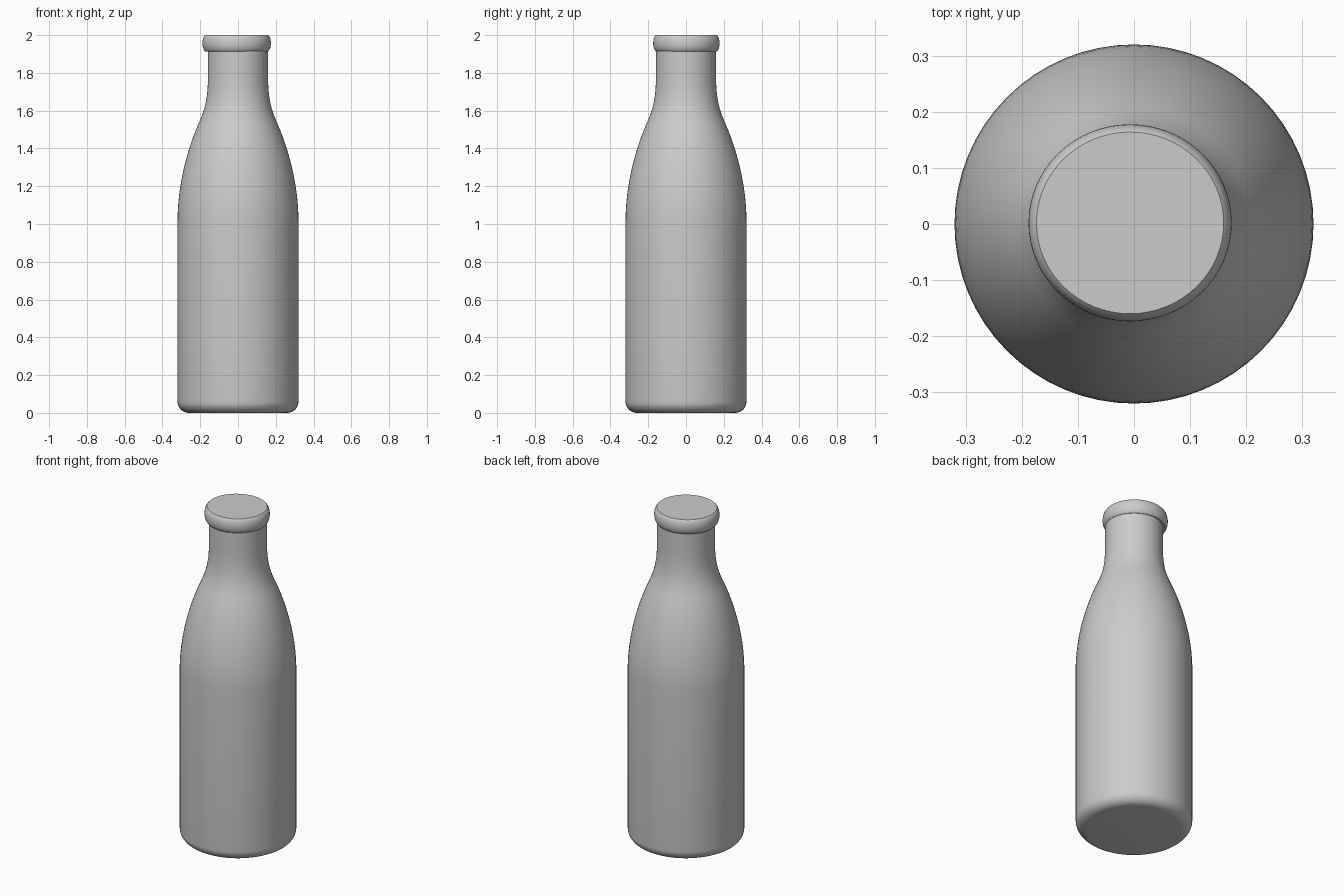
import bpy, bmesh, math
from mathutils import Vector
from mathutils.geometry import interpolate_bezier

if "Cube" in bpy.data.objects:
    bpy.data.objects.remove(bpy.data.objects["Cube"])

SEG = 64


def bezier(points, n):
    """Cubic through (r, z) points."""
    pts = [Vector((r, 0, z)) for r, z in points]
    return [(p.x, p.z) for p in interpolate_bezier(*pts, n)]


def lathe(name, profile, center=(0, 0), scale=(1, 1), cap_bottom=False, cap_top=False):
    """Revolve an (r, z) profile around z."""
    bm = bmesh.new()
    rings = []
    for r, z in profile:
        rings.append([bm.verts.new((center[0] + scale[0] * r * math.cos(2 * math.pi * i / SEG),
                                    center[1] + scale[1] * r * math.sin(2 * math.pi * i / SEG), z))
                      for i in range(SEG)])
    for a, b in zip(rings, rings[1:]):
        for i in range(SEG):
            j = (i + 1) % SEG
            bm.faces.new((a[i], a[j], b[j], b[i]))
    if cap_bottom:
        bm.faces.new(rings[0][::-1])
    if cap_top:
        bm.faces.new(rings[-1])
    mesh = bpy.data.meshes.new(name)
    bm.to_mesh(mesh)
    bm.free()
    ob = bpy.data.objects.new(name, mesh)
    bpy.context.collection.objects.link(ob)
    bpy.ops.object.select_all(action='DESELECT')
    ob.select_set(True)
    bpy.context.view_layer.objects.active = ob
    bpy.ops.object.shade_smooth_by_angle(angle=math.radians(35))
    return ob


# Body: rounded foot, straight wall, convex shoulder, concave sweep into neck
foot = bezier([(0.26, 0), (0.293, 0), (0.32, 0.027), (0.32, 0.06)], 9)
shoulder = bezier([(0.32, 1.02), (0.32, 1.22), (0.26, 1.42), (0.205, 1.54)], 18)
sweep = bezier([(0.205, 1.54), (0.17, 1.62), (0.159, 1.68), (0.159, 1.79)], 14)
lathe("bottle_body", foot + shoulder + sweep[1:] + [(0.159, 1.93)], cap_bottom=True)

# Lip: rounded band closed at the top, slightly off-centre
lip = [(0.152, 1.914)] + bezier([(0.166, 1.914), (0.185, 1.93), (0.185, 1.985), (0.166, 2.0)], 12)
lathe("bottle_lip", lip, center=(-0.007, 0.002), scale=(1.005, 0.975), cap_top=True)
